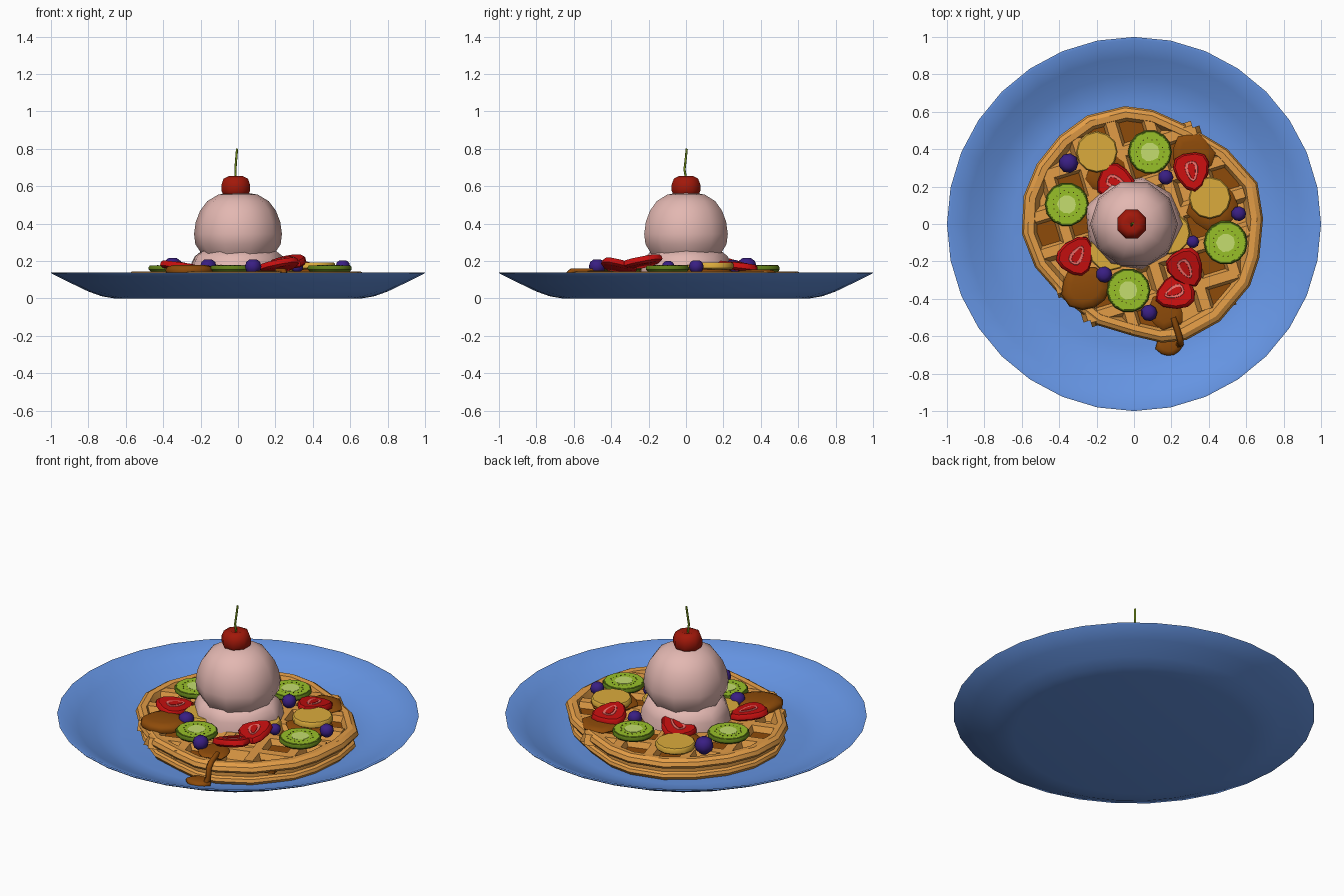
import bpy, bmesh, math, random
from mathutils import Matrix, Vector

if "Cube" in bpy.data.objects:
    bpy.data.objects.remove(bpy.data.objects["Cube"])

random.seed(4)
MATS = {}


def mat(name, r, g, b):
    m = bpy.data.materials.new(name)
    m.diffuse_color = [(c / 255) ** 2.2 for c in (r, g, b)] + [1]
    m.use_nodes = True
    m.node_tree.nodes["Principled BSDF"].inputs["Base Color"].default_value = m.diffuse_color
    MATS[name] = m


for args in [("blue", 101, 147, 226), ("waffle", 226, 155, 72), ("pocket", 190, 120, 50),
             ("syrup", 140, 76, 18), ("cream", 226, 182, 176), ("cherry", 160, 30, 18),
             ("stem", 120, 150, 35), ("kiwi", 150, 190, 45), ("kiwi_skin", 95, 125, 30),
             ("kiwi_core", 195, 220, 110), ("seed", 60, 50, 15), ("banana", 218, 170, 62),
             ("berry", 60, 36, 130), ("red", 195, 22, 22), ("pink", 232, 110, 105)]:
    mat(*args)


def finish(name, bm, colour, loc=(0, 0, 0), rot=(0, 0, 0), angle=40):
    bmesh.ops.recalc_face_normals(bm, faces=bm.faces)
    me = bpy.data.meshes.new(name)
    bm.to_mesh(me)
    bm.free()
    ob = bpy.data.objects.new(name, me)
    bpy.context.collection.objects.link(ob)
    me.materials.append(MATS[colour])
    ob.location, ob.rotation_euler = loc, rot
    bpy.ops.object.select_all(action='DESELECT')
    ob.select_set(True)
    bpy.context.view_layer.objects.active = ob
    bpy.ops.object.shade_smooth_by_angle(angle=math.radians(angle))
    return ob


def loft(name, outline, profile, colour, **kw):
    """Stack scaled copies of an outline at the profile's (scale, z) steps and cap both ends."""
    bm = bmesh.new()
    rings = [[bm.verts.new((x * s, y * s, z)) for x, y in outline] for s, z in profile]
    n = len(outline)
    for a, b in zip(rings, rings[1:]):
        for i in range(n):
            bm.faces.new((a[i], a[(i + 1) % n], b[(i + 1) % n], b[i]))
    bm.faces.new(rings[0])
    bm.faces.new(rings[-1])
    return finish(name, bm, colour, **kw)


def circle(n, r=1.0, wobble=0.0):
    return [(q * math.cos(2 * math.pi * i / n), q * math.sin(2 * math.pi * i / n))
            for i in range(n) for q in [r * (1 + random.uniform(-wobble, wobble))]]


def tube(name, pts, radius, colour):
    cu = bpy.data.curves.new(name, 'CURVE')
    cu.dimensions, cu.bevel_depth, cu.bevel_resolution, cu.use_fill_caps = '3D', radius, 1, True
    sp = cu.splines.new('POLY')
    sp.points.add(len(pts) - 1)
    for p, c in zip(sp.points, pts):
        p.co = (*c, 1)
    ob = bpy.data.objects.new(name, cu)
    cu.materials.append(MATS[colour])
    bpy.context.collection.objects.link(ob)


# Plate
loft("plate", circle(32), [(0.66, 0), (0.73, 0.012), (0.80, 0.037), (0.9, 0.085), (0.995, 0.132),
     (1, 0.138), (0.985, 0.139), (0.89, 0.094), (0.79, 0.047), (0.72, 0.024), (0.65, 0.014)], "blue")

# Waffle body with a grooved edge and raised rim
C = Vector((0.04, 0))
edge = [(-.05, .63), (-.25, .58), (-.4, .47), (-.52, .32), (-.59, .15), (-.6, -.05), (-.53, -.23),
        (-.38, -.4), (-.2, -.54), (0, -.6), (.15, -.635), (.28, -.62), (.46, -.52), (.62, -.33),
        (.67, -.18), (.69, .03), (.66, .22), (.5, .4), (.3, .52), (.1, .61)]
loft("waffle", [(x - C.x, y) for x, y in edge],
     [(.88, .002), (.95, .014), (.975, .035), (.965, .052), (.94, .06), (.94, .085), (.985, .093),
      (1, .108), (.985, .13), (.95, .143), (.90, .14), (.86, .085)], "waffle", loc=(C.x, 0, 0), angle=30)

# Waffle ribs: tapered bars in two directions
TILT, PITCH = math.radians(17), 0.2
bm = bmesh.new()
for turn in (0, math.pi / 2):
    rot = Matrix.Rotation(TILT + turn, 4, 'Z')
    for k in range(-2, 3):
        d = k * PITCH
        h = math.sqrt(0.575 ** 2 - d * d)
        ends = []
        for y in (-h, h):
            ends.append([bm.verts.new(rot @ Vector((d + w, y, z)) + Vector((C.x, 0, 0)))
                         for w, z in ((-.05, .083), (-.026, .137), (.026, .137), (.05, .083))])
        a, b = ends
        for i in range(4):
            bm.faces.new((a[i], a[(i + 1) % 4], b[(i + 1) % 4], b[i]))
        bm.faces.new(a)
        bm.faces.new(b)
finish("waffle_ribs", bm, "waffle", angle=20)

# Syrup lying in pockets
square = [(-1, -1), (1, -1), (1, 1), (-1, 1)]
for x, y in [(-.46, -.03), (0, .5), (-.2, .5), (.12, -.48), (.3, .42), (-.28, .2), (-.2, .1),
             (.5, -.25), (.35, -.1), (.57, .2), (-.1, -.45), (.4, -.4), (.1, .25)]:
    p = Matrix.Rotation(-TILT, 2) @ (Vector((x, y)) - C)
    cell = Vector([(math.floor(c / PITCH) + .5) * PITCH for c in p])
    q = Matrix.Rotation(TILT, 2) @ cell + C
    loft("pocket_syrup", square, [(.06, .086), (.06, .104)], "syrup", loc=(q.x, q.y, 0), rot=(0, 0, TILT))

# Syrup puddles on top, plus the drip running onto the plate
for x, y, z, r, h in [(-.26, -.34, .135, .12, .045), (.42, .1, .13, .14, .03), (.31, .38, .13, .11, .025),
                      (.17, -.47, .13, .10, .02), (-.15, .27, .13, .1, .02), (.19, -.645, .015, .07, .03)]:
    loft("syrup_puddle", circle(11, r, .15), [(.95, 0), (1, h * .4), (.9, h * .8), (.6, h)],
         "syrup", loc=(x, y, z), angle=60)
tube("syrup_drip", [(.21, -.5, .145), (.245, -.61, .146), (.25, -.64, .12), (.245, -.635, .06),
                    (.235, -.65, .025)], .017, "syrup")

# Ice cream scoop with a flared skirt
loft("ice_cream_skirt", circle(9, .25, .06), [(1.04, .13), (1, .19), (.93, .225), (.78, .255)], "cream", angle=60)
loft("ice_cream_scoop", circle(10, .235), [(.8, .22), (.86, .25), (.97, .29), (1, .345), (.96, .41),
     (.86, .47), (.7, .52), (.45, .555), (.15, .567)], "cream", angle=60)

# Cherry and stem
loft("cherry", circle(8, .083), [(.4, .53), (.85, .55), (1, .575), (1, .608), (.85, .64), (.5, .654),
     (.12, .643)], "cherry", loc=(-.012, 0, 0), rot=(0, 0, math.pi / 8), angle=50)
tube("cherry_stem", [(-.012, 0, .64), (-.014, -.008, .69), (-.01, -.002, .74), (-.005, .004, .8)], .006, "stem")

# Kiwi slices with pale cores and a ring of seeds
for x, y in [(.085, .385), (-.36, .105), (.49, -.1), (-.03, -.355)]:
    z = .145
    loft("kiwi_skin", circle(14, .118), [(.92, 0), (1, .01), (1, .022), (.95, .03)], "kiwi_skin", loc=(x, y, z))
    loft("kiwi_flesh", circle(14, .108), [(1, .02), (.98, .032)], "kiwi", loc=(x, y, z))
    loft("kiwi_core", circle(10, .05, .05), [(1, .028), (1, .0335)], "kiwi_core", loc=(x, y, z))
    bm = bmesh.new()
    for sx, sy in circle(18, .07, .08):
        bmesh.ops.create_cone(bm, cap_ends=True, segments=5, radius1=.0035, radius2=.0035, depth=.006,
                              matrix=Matrix.Translation((sx, sy, .031)))
    finish("kiwi_seeds", bm, "seed", loc=(x, y, z))

# Banana slices
for x, y, z in [(-.2, .385, .14), (.405, .14, .155), (.19, -.05, .14), (-.13, -.14, .14)]:
    loft("banana_slice", circle(12, .112, .02), [(.93, 0), (1, .008), (1, .03), (.94, .038)], "banana", loc=(x, y, z))

# Strawberry slices: location, tilt and heading
half = [(0, -.115), (.045, -.09), (.085, -.025), (.098, .035), (.08, .08), (.035, .098)]
berry = half + [(-x, y) for x, y in half[:0:-1]]
for x, y, z, tx, ty, a in [(-.31, -.17, .15, .1, -.1, 2.6), (.31, .28, .15, -.12, 0, .15),
                           (.28, -.23, .175, .1, -.22, .5), (.225, -.37, .155, .1, -.25, -1.2),
                           (-.09, .22, .155, -.25, 0, 1.2)]:
    kw = dict(loc=(x, y, z), rot=(tx, ty, a))
    loft("strawberry_slice", berry, [(.85, 0), (1, .012), (.98, .03), (.88, .04)], "red", **kw)
    loft("strawberry_heart", [(px * .7, py) for px, py in berry], [(.55, .036), (.5, .042)], "pink", **kw)
    loft("strawberry_middle", [(px * .5, py) for px, py in berry], [(.42, .04), (.4, .044)], "red", **kw)

# Blueberries
for x, y, r in [(-.35, .325, .053), (.17, .25, .041), (.56, .055, .04), (.315, -.095, .034),
                (-.16, -.27, .045), (.08, -.475, .045)]:
    loft("blueberry", circle(9, r), [(.4, -.9 * r), (.85, -.5 * r), (1, 0), (.85, .55 * r), (.45, .85 * r)],
         "berry", loc=(x, y, .17), angle=60)
